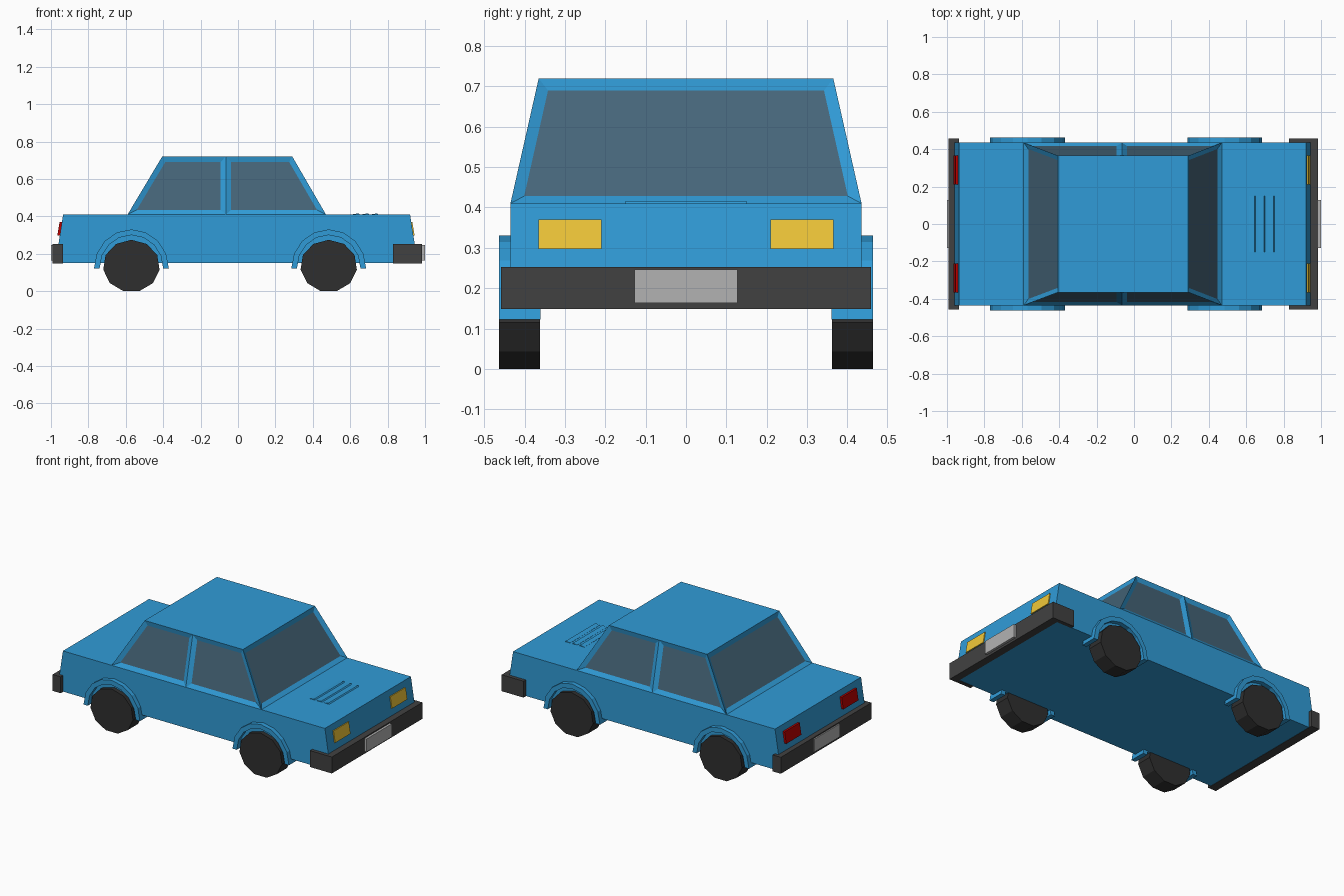
import bpy, bmesh
from math import sin, cos, pi
from mathutils import Vector

if "Cube" in bpy.data.objects:
    bpy.data.objects.remove(bpy.data.objects["Cube"])


def material(name, rgb):
    m = bpy.data.materials.new(name)
    m.diffuse_color = (*rgb, 1)
    m.use_nodes = True
    m.node_tree.nodes["Principled BSDF"].inputs["Base Color"].default_value = m.diffuse_color
    return m


BLUE = material("blue_paint", (0.03, 0.33, 0.68))
GLASS = material("dark_glass", (0.06, 0.13, 0.19))
RUBBER = material("rubber", (0.028, 0.028, 0.028))
TRIM = material("bumper_grey", (0.053, 0.053, 0.053))
YELLOW = material("headlight_yellow", (0.87, 0.57, 0.04))
RED = material("taillight_red", (0.5, 0.0, 0.0))
PLATE = material("plate_grey", (0.45, 0.45, 0.45))


def finish(name, bm, mats, mirror=False):
    bmesh.ops.recalc_face_normals(bm, faces=bm.faces)
    me = bpy.data.meshes.new(name)
    bm.to_mesh(me)
    bm.free()
    for m in mats:
        me.materials.append(m)
    ob = bpy.data.objects.new(name, me)
    bpy.context.collection.objects.link(ob)
    if mirror:
        mod = ob.modifiers.new("mirror", 'MIRROR')
        mod.use_axis = (False, True, False)
    return ob


def prism(name, profile, y0, y1, mat, mirror=False):
    """Extrude an (x, z) profile from y0 to y1."""
    bm = bmesh.new()
    f = bm.faces.new([bm.verts.new((x, y0, z)) for x, z in profile])
    r = bmesh.ops.extrude_face_region(bm, geom=[f])
    vs = [v for v in r["geom"] if isinstance(v, bmesh.types.BMVert)]
    bmesh.ops.translate(bm, verts=vs, vec=(0, y1 - y0, 0))
    return finish(name, bm, [mat], mirror)


def rect(x0, x1, z0, z1):
    return [(x0, z0), (x1, z0), (x1, z1), (x0, z1)]


# lower body
prism("body", [(-0.955, 0.15), (0.95, 0.15), (0.945, 0.25), (0.92, 0.41),
               (-0.935, 0.41), (-0.96, 0.25)], -0.435, 0.435, BLUE)

# cabin: tapered block with recessed windows
bm = bmesh.new()
bmesh.ops.create_cube(bm, size=2)
for v in bm.verts:
    top, front = v.co.z > 0, v.co.x > 0
    x = (0.29 if front else -0.405) if top else (0.47 if front else -0.59)
    v.co = Vector((x, v.co.y * (0.365 if top else 0.435), 0.72 if top else 0.41))
bm.normal_update()
sides = [f for f in bm.faces if abs(f.normal.y) > 0.7]
edges = list({e for f in sides for e in f.edges})
bmesh.ops.bisect_plane(bm, geom=sides + edges, plane_co=(-0.065, 0, 0), plane_no=(1, 0, 0))
bm.normal_update()
panes = [f for f in bm.faces if abs(f.normal.z) < 0.8]
bmesh.ops.inset_individual(bm, faces=panes, thickness=0.028, depth=-0.012, use_even_offset=True)
for f in panes:
    f.material_index = 1
finish("cabin", bm, [BLUE, GLASS])

# hood vents
for i, x in enumerate((0.615, 0.665, 0.715)):
    prism(f"hood_vent_{i + 1}", [(x, 0.405), (x + 0.04, 0.405), (x + 0.03, 0.416), (x, 0.411)],
          -0.15, 0.15, BLUE)

# lights
prism("headlights", [(0.91, 0.297), (0.944, 0.297), (0.932, 0.37), (0.91, 0.37)],
      0.21, 0.365, YELLOW, True)
prism("taillights", [(-0.92, 0.297), (-0.966, 0.297), (-0.954, 0.37), (-0.92, 0.37)],
      0.212, 0.365, RED, True)

# bumpers and plates
prism("front_bumper", rect(0.935, 0.985, 0.148, 0.253), -0.458, 0.458, TRIM)
prism("front_bumper_ends", rect(0.83, 0.935, 0.148, 0.253), 0.433, 0.458, TRIM, True)
prism("rear_bumper", rect(-0.992, -0.935, 0.148, 0.253), -0.458, 0.458, TRIM)
prism("front_plate", rect(0.98, 1.0, 0.163, 0.246), -0.128, 0.128, PLATE)
prism("rear_plate", rect(-1.0, -0.985, 0.163, 0.246), -0.128, 0.128, PLATE)

# wheels and arch flares
N, S = 11, 8
for end, cx in (("rear", -0.57), ("front", 0.485)):
    tyre = [(cx + 0.152 * sin(2 * pi * i / N), 0.1345 + 0.14 * cos(2 * pi * i / N))
            for i in range(N)]
    prism(end + "_wheels", tyre, 0.362, 0.463, RUBBER, True)

    bm = bmesh.new()
    rings = []
    for i in range(S + 1):
        a = pi * i / S
        rings.append([bm.verts.new((cx + r * cos(a), y, 0.122 + (r + 0.008) * sin(a)))
                      for r, y in ((0.2, 0.36), (0.2, 0.463), (0.17, 0.463), (0.17, 0.36))])
    for p, q in zip(rings, rings[1:]):
        for k in range(4):
            bm.faces.new((p[k], p[(k + 1) % 4], q[(k + 1) % 4], q[k]))
    bm.faces.new(rings[0])
    bm.faces.new(rings[-1])
    finish(end + "_wheel_arches", bm, [BLUE], True)
